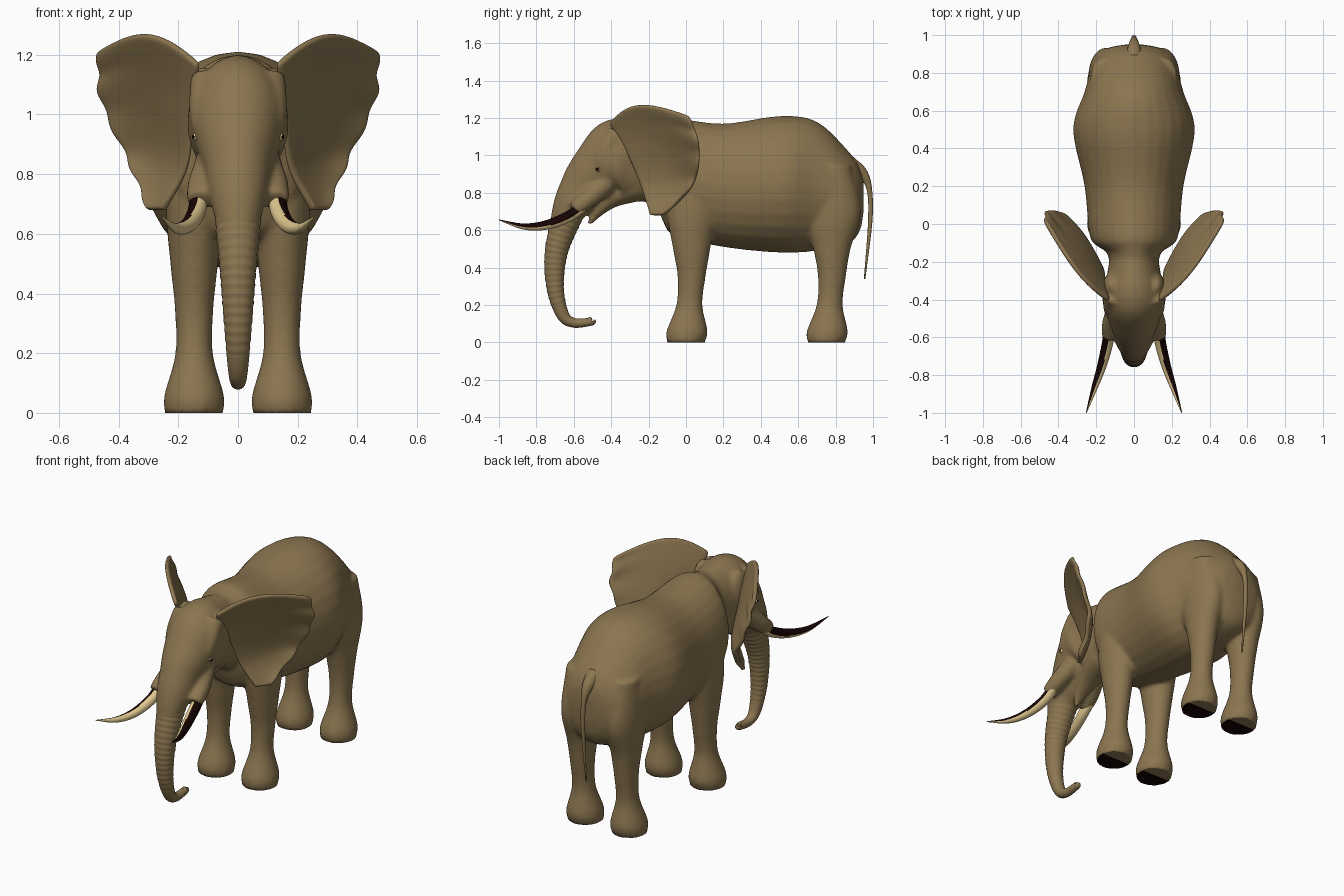
import bpy
import bmesh
from math import sin, cos, pi, tau
from mathutils import Vector, Matrix

cube = bpy.data.objects.get("Cube")
if cube:
    bpy.data.objects.remove(cube)


def material(name, color):
    mat = bpy.data.materials.new(name)
    mat.use_nodes = True
    mat.diffuse_color = (*color, 1)
    shader = mat.node_tree.nodes["Principled BSDF"]
    shader.inputs["Base Color"].default_value = (*color, 1)
    return mat


hide = material("brown hide", (.26, .18, .08))
ivory = material("ivory", (.76, .59, .28))
dark = material("near black", (.008, .001, .001))


def spline(stations, steps):
    """Smooth interpolation through rows of numbers."""
    rows = [Vector(station) for station in stations]
    first, last = 2 * rows[0] - rows[1], 2 * rows[-1] - rows[-2]
    rows = [first, *rows, last]
    out = []
    for before, start, end, after in zip(rows, rows[1:], rows[2:], rows[3:]):
        leave, arrive = (end - before) / 2, (after - start) / 2
        for i in range(steps):
            t = i / steps
            blend = t * t * (3 - 2 * t)
            out.append(start.lerp(end, blend) + leave * t * (1 - t) ** 2
                       - arrive * t * t * (1 - t))
    return out + [rows[-2]]


def tube(bm, stations, side=1, steps=6, sides=28, ripple=None, axis=None):
    """Closed loft; a station is x, y, z, half width and, if oval, half depth.
    Rings face along the path, or along the axis if one is given."""
    full = [station if len(station) == 5 else (*station, station[-1]) for station in stations]
    rows = spline(full, steps)
    centers = [Vector((row[0] * side, row[1], row[2])) for row in rows]
    rings = []
    for i, (row, center) in enumerate(zip(rows, centers)):
        along = centers[min(i + 1, len(rows) - 1)] - centers[max(i - 1, 0)]
        along = Vector(axis) if axis else along.normalized()
        across = (Vector((1, 0, 0)) - along * along.x).normalized()
        depth = along.cross(across)
        scale = ripple(center) if ripple else 1
        across *= row[3] * scale
        depth *= row[4] * scale
        angles = [tau * j / sides for j in range(sides)]
        rings.append([bm.verts.new(center + across * cos(a) + depth * sin(a)) for a in angles])
    faces = [bm.faces.new(rings[0]), bm.faces.new(rings[-1])]
    for ring, following in zip(rings, rings[1:]):
        for j in range(sides):
            k = (j + 1) % sides
            faces.append(bm.faces.new((ring[j], ring[k], following[k], following[j])))
    bmesh.ops.recalc_face_normals(bm, faces=faces)


def ball(bm, center, size):
    place = Matrix.Translation(center) @ Matrix.Diagonal((*size, 1))
    bmesh.ops.create_uvsphere(bm, u_segments=20, v_segments=12, radius=1, matrix=place)


def make(name, bm, *materials):
    mesh = bpy.data.meshes.new(name)
    bm.to_mesh(mesh)
    bm.free()
    for mat in materials:
        mesh.materials.append(mat)
    mesh.shade_smooth()
    obj = bpy.data.objects.new(name, mesh)
    bpy.context.collection.objects.link(obj)
    return obj


def darken_facing(bm, direction, limit):
    """Give the second material to faces that look along a direction."""
    bm.normal_update()
    for face in bm.faces:
        face.material_index = int(face.normal.dot(Vector(direction)) > limit)


def leg(bm, side, foot_y, thigh_depth):
    shape = [(0, .1, .1), (.06, .1, .11), (.2, .063, .07), (.35, .065, .075),
             (.5, .08, .1), (.7, .095, thigh_depth), (.95, .08, .1)]
    x = .147
    tube(bm, [(x, foot_y + .03 * min(1, 3 * z), z, width, depth)
              for z, width, depth in shape], side, axis=(0, 0, 1))
    # Toes around the front of the foot
    for k in range(4):
        angle = pi * (1.2 + .2 * k)
        ball(bm, (side * x + .08 * cos(angle), foot_y + .09 * sin(angle), .03),
             (.02, .02, .03))


# Torso: y, top, bottom, half width
torso = [(-.3, 1.15, .78, .12), (-.16, 1.18, .72, .14), (-.12, 1.19, .64, .19),
         (-.06, 1.2, .57, .235), (.2, 1.17, .51, .262), (.5, 1.21, .48, .322),
         (.7, 1.18, .49, .262), (.87, 1.02, .53, .21), (.93, .93, .6, .14),
         (.95, .85, .7, .05)]
skin = bmesh.new()
tube(skin, [(0, y, (top + bottom) / 2, width, (top - bottom) / 2)
            for y, top, bottom, width in torso], axis=(0, 1, 0))

# Head, running forward and down into the trunk root
tube(skin, [(0, -.12, .96, .12, .2), (0, -.28, .97, .145, .22), (0, -.38, .97, .17, .22),
            (0, -.47, .92, .145, .155), (0, -.55, .82, .115, .13), (0, -.62, .72, .095),
            (0, -.69, .55, .05)])

# Lower jaw
tube(skin, [(0, -.27, .84, .11, .09), (0, -.39, .775, .08, .055),
            (0, -.47, .7, .045, .03), (0, -.52, .63, .012)])

for side in (1, -1):
    leg(skin, side, 0, .13)
    leg(skin, side, .75, .155)
    # Tusk socket, brow ridge and ear root
    tube(skin, [(.08, -.43, .85, .06), (.12, -.53, .76, .05), (.13, -.6, .71, .042)], side)
    tube(skin, [(.1, -.37, 1.12, .06), (.115, -.43, 1.03, .05), (.118, -.47, .95, .037)], side)
    ball(skin, (side * .12, -.33, 1.03), (.045, .07, .13))

# Fuse the parts into one hide
body = make("body", skin, hide)
remesh = body.modifiers.new("fuse", "REMESH")
remesh.mode = "VOXEL"
remesh.voxel_size = .011
soften = body.modifiers.new("soften", "SMOOTH")
soften.factor = .5
soften.iterations = 10
depsgraph = bpy.context.evaluated_depsgraph_get()
fused = bpy.data.meshes.new_from_object(body.evaluated_get(depsgraph))
body.modifiers.clear()
body.data = fused
fused.materials.clear()
fused.materials.append(hide)
fused.materials.append(dark)
fused.shade_smooth()

# Flatten the feet on the ground and darken the front half of each sole
for vert in fused.vertices:
    if vert.co.z < .01:
        vert.co.z = 0
for face in fused.polygons:
    foot_y = 0 if face.center.y < .4 else .75
    sole = face.center.z < .006 and face.normal.z < -.6
    face.material_index = int(sole and face.center.y < foot_y + .02)


def trunk_ridges(center):
    return 1 + .02 * sin(tau * center.z / .03) if .2 < center.z < .67 else 1


# Ridged trunk with a curled tip
bm = bmesh.new()
tube(bm, [(0, -.61, .74, .087), (0, -.69, .5, .063), (0, -.7, .3, .047), (0, -.66, .15, .034),
          (0, -.6, .105, .026), (0, -.51, .11, .021), (0, -.5, .115, .015)],
     steps=36, ripple=trunk_ridges)
ball(bm, (0, -.515, .125), (.012, .014, .01))
make("trunk", bm, hide)

# Tail
bm = bmesh.new()
tube(bm, [(0, .87, .95, .05), (0, .94, .905, .032), (0, .98, .82, .015),
          (0, .985, .65, .012), (0, .955, .34, .004)], sides=14)
make("tail", bm, hide)

# Ear edges from top to bottom
ear_root = spline([(.13, -.41, 1.17), (.15, -.32, 1.02), (.17, -.24, .83), (.25, -.19, .68)], 8)
ear_rim = spline([(.47, .02, 1.21), (.46, .07, 1.05), (.37, .04, .85), (.3, -.12, .68)], 8)

for name, side in (("left", 1), ("right", -1)):
    # Ear: a sheet from root to rim whose top edge arches up and forward
    bm = bmesh.new()
    columns = 10
    grid = []
    for i, (root, rim) in enumerate(zip(ear_root, ear_rim)):
        t = i / (len(ear_root) - 1)
        row = []
        for j in range(columns + 1):
            u = j / columns
            arch = sin(pi * u) * (1 - t) ** 2
            point = root.lerp(rim, u) + Vector((0, -.06, .08)) * arch
            # Hollow behind the top edge, filling out toward the back
            point.y += .05 * sin(pi * u) * sin(pi * t)
            point.x += .008 * u ** 4 * sin(28 * t)
            point.x *= side
            row.append(bm.verts.new(point))
        grid.append(row)
    for row, following in zip(grid, grid[1:]):
        for j in range(columns):
            bm.faces.new((row[j], following[j], following[j + 1], row[j + 1]))
    bmesh.ops.recalc_face_normals(bm, faces=bm.faces)
    ear = make(name + "_ear", bm, hide)
    thickness = ear.modifiers.new("thickness", "SOLIDIFY")
    thickness.thickness = .025
    thickness.offset = 0
    rounding = ear.modifiers.new("rounding", "SUBSURF")
    rounding.levels = rounding.render_levels = 2

    # Tusk, with a dark band along its upper outer side
    bm = bmesh.new()
    tube(bm, [(.13, -.54, .735, .03), (.14, -.63, .672, .03), (.17, -.75, .627, .025),
              (.21, -.87, .62, .016), (.253, -1, .655, .002)], side, sides=32)
    darken_facing(bm, (.75 * side, 0, .66), .55)
    make(name + "_tusk", bm, ivory, dark)

    # Eye with a dark pupil facing outward
    bm = bmesh.new()
    ball(bm, (side * .141, -.468, .925), (.013, .017, .013))
    darken_facing(bm, (.9 * side, -.4, 0), .75)
    make(name + "_eye", bm, ivory, dark)
